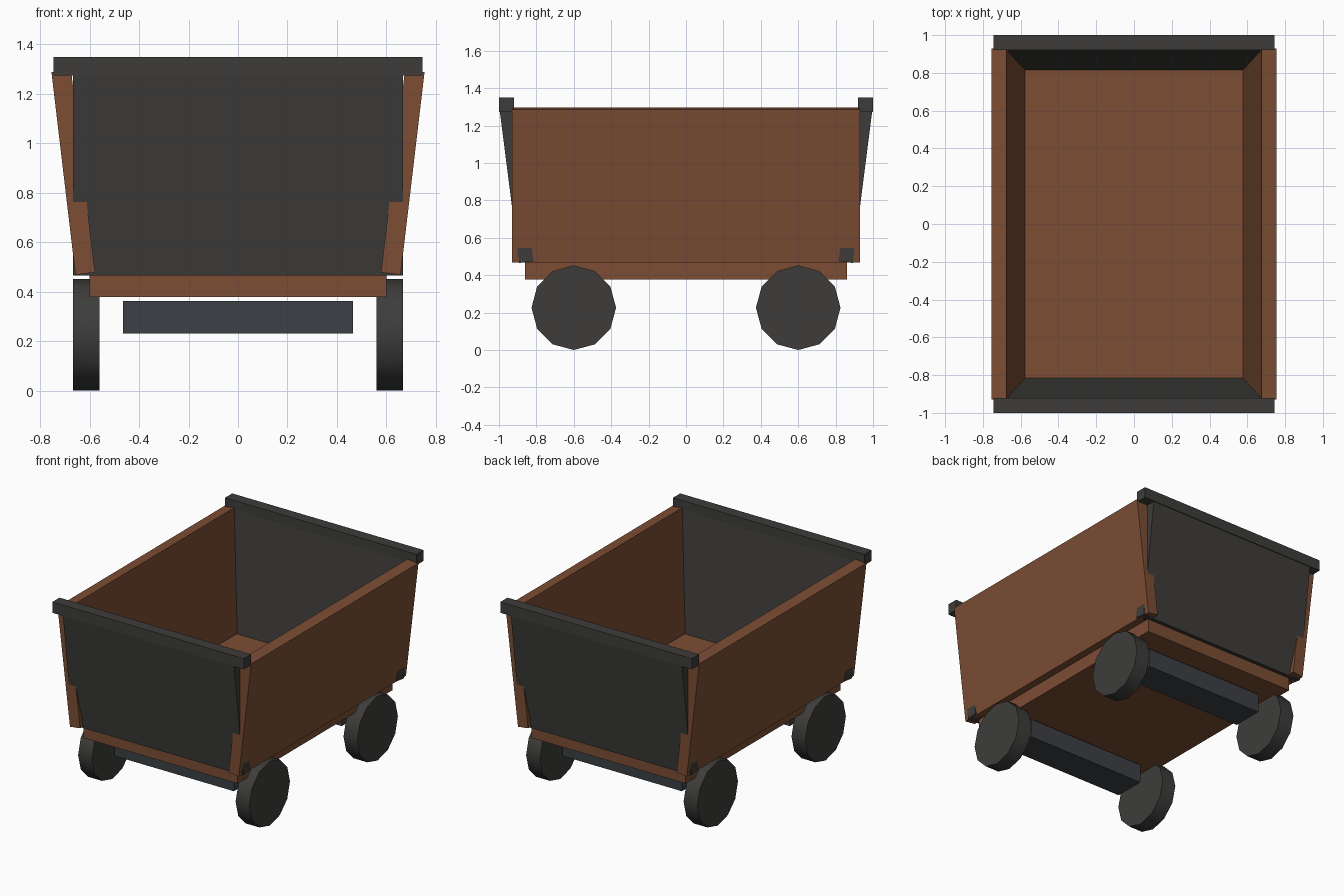
import bpy, bmesh, math
from mathutils import Vector, Matrix

if "Cube" in bpy.data.objects:
    bpy.data.objects.remove(bpy.data.objects["Cube"])


def material(name, rgb):
    m = bpy.data.materials.new(name)
    m.diffuse_color = (*rgb, 1)
    m.use_nodes = True
    m.node_tree.nodes["Principled BSDF"].inputs["Base Color"].default_value = m.diffuse_color
    return m


wood = material("rusty_brown", (0.20, 0.075, 0.034))
iron = material("dark_iron", (0.047, 0.046, 0.044))
steel = material("blue_steel", (0.045, 0.051, 0.058))


def finish(name, bm, mat):
    bmesh.ops.recalc_face_normals(bm, faces=bm.faces)
    me = bpy.data.meshes.new(name)
    bm.to_mesh(me)
    bm.free()
    me.materials.append(mat)
    ob = bpy.data.objects.new(name, me)
    bpy.context.collection.objects.link(ob)
    return ob


def box(name, size, loc, mat):
    bm = bmesh.new()
    bmesh.ops.create_cube(bm, size=1)
    bmesh.ops.scale(bm, vec=size, verts=bm.verts)
    bmesh.ops.translate(bm, vec=loc, verts=bm.verts)
    return finish(name, bm, mat)


def slab(name, profile, half, side, axis, mat):
    """Leaning wall: (offset, z) profile extruded along the other axis."""
    bm = bmesh.new()
    def pt(o, z, h):
        return (side * o, h, z) if axis == 'X' else (h, side * o, z)
    face = bm.faces.new([bm.verts.new(pt(o, z, -half)) for o, z in profile])
    step = Vector(pt(0, 0, 2 * half))
    new = bmesh.ops.extrude_face_region(bm, geom=[face], use_keep_orig=True)["geom"]
    bmesh.ops.translate(bm, vec=step,
                        verts=[v for v in new if isinstance(v, bmesh.types.BMVert)])
    return finish(name, bm, mat)


def wheel(name, x, y, r, width):
    bm = bmesh.new()
    bmesh.ops.create_cone(bm, cap_ends=True, segments=12, radius1=r, radius2=r,
                          depth=width,
                          matrix=Matrix.Translation((x, y, r)) @ Matrix.Rotation(math.pi / 2, 4, 'Y'))
    ob = finish(name, bm, iron)
    bpy.context.view_layer.objects.active = ob
    ob.select_set(True)
    bpy.ops.object.shade_smooth_by_angle(angle=math.radians(40))
    ob.select_set(False)


# Floor of the tub
box("floor", (1.20, 1.72, 0.095), (0, 0, 0.425), wood)

SIDE = [(0.657, 0.468), (0.754, 1.287), (0.675, 1.297), (0.578, 0.478)]
END = [(0.892, 0.465), (0.996, 1.28), (0.921, 1.29), (0.816, 0.475)]

for s, lr, fb in ((-1, "left", "front"), (1, "right", "back")):
    # Leaning walls; the ends poke slightly through the sides at the bottom
    slab(f"{lr}_wall", SIDE, 0.93, s, 'X', wood)
    slab(f"{fb}_wall", END, 0.666, s, 'Y', iron)
    # Top rail on each end
    box(f"{fb}_rail", (1.49, 0.08, 0.076), (0, s * 0.96, 1.311), iron)
    # Axle beam
    box(f"{fb}_axle", (0.93, 0.22, 0.132), (0, s * 0.6, 0.296), steel)
    # Wheels
    for x, n in ((-0.613, "left"), (0.613, "right")):
        wheel(f"{fb}_{n}_wheel", x, s * 0.6, 0.226, 0.107)
